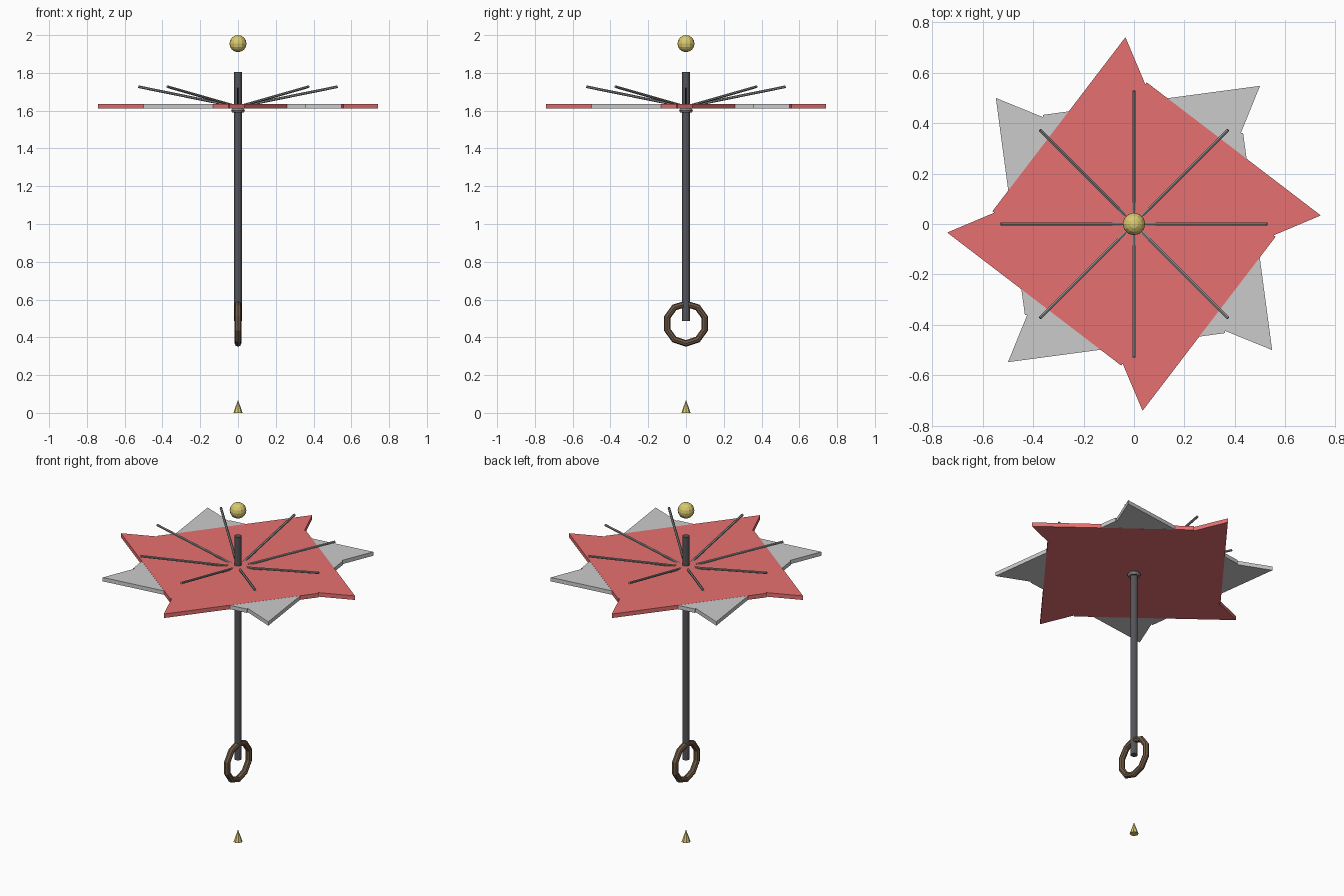
import bpy, bmesh
from math import pi, cos, sin
from mathutils import Vector, Matrix

if "Cube" in bpy.data.objects:
    bpy.data.objects.remove(bpy.data.objects["Cube"])


def material(name, rgb):
    m = bpy.data.materials.new(name)
    m.diffuse_color = (*rgb, 1)
    m.use_nodes = True
    m.node_tree.nodes["Principled BSDF"].inputs["Base Color"].default_value = m.diffuse_color
    return m


RED = material("red_cloth", (0.8, 0.16, 0.16))
DARK = material("dark_metal", (0.09, 0.09, 0.1))
STEEL = material("rib_metal", (0.25, 0.25, 0.25))
WOOD = material("brown_wood", (0.16, 0.1, 0.06))
GOLD = material("gold", (0.7, 0.58, 0.16))


def finish(name, mat=None):
    ob = bpy.context.object
    ob.name = name
    if mat:
        ob.data.materials.append(mat)
    return ob


def rod(name, a, b, radius, sides, mat):
    a, b = Vector(a), Vector(b)
    bpy.ops.mesh.primitive_cylinder_add(vertices=sides, radius=radius, depth=(b - a).length,
                                        location=(a + b) / 2)
    ob = finish(name, mat)
    ob.rotation_euler = (b - a).to_track_quat('Z', 'Y').to_euler()
    return ob


def panel(name, angle, z0, z1, mat):
    # Flat right-trapezoid cloth panel, spun around the shaft
    outline = [(0.548, -0.5), (0.433, 0.361), (-0.23, 0.28), (-0.19, -0.2)]
    bm = bmesh.new()
    face = bm.faces.new([bm.verts.new((x, y, z0)) for x, y in outline])
    top = bmesh.ops.extrude_face_region(bm, geom=[face])
    verts = [v for v in top['geom'] if isinstance(v, bmesh.types.BMVert)]
    bmesh.ops.translate(bm, verts=verts, vec=(0, 0, z1 - z0))
    bmesh.ops.recalc_face_normals(bm, faces=bm.faces)
    bm.transform(Matrix.Rotation(angle, 4, 'Z'))
    me = bpy.data.meshes.new(name)
    bm.to_mesh(me)
    bm.free()
    ob = bpy.data.objects.new(name, me)
    bpy.context.collection.objects.link(ob)
    if mat:
        me.materials.append(mat)


# Shaft and the collar under the canopy
rod("shaft", (0, 0, 0.487), (0, 0, 1.804), 0.02, 12, DARK)
bpy.ops.mesh.primitive_torus_add(major_segments=12, minor_segments=6, major_radius=0.024,
                                 minor_radius=0.012, location=(0, 0, 1.6))
finish("collar", STEEL)

# Canopy panels and ribs
for i in range(8):
    a = i * pi / 4
    red = i % 2 == 1
    e = 0.0004 if red else 0
    panel(f"canopy_panel_{i + 1}", a, 1.611 - e, 1.634 + e, RED if red else None)
    rod(f"rib_{i + 1}", (0, 0, 1.62), (0.528 * cos(a), 0.528 * sin(a), 1.727), 0.007, 6, STEEL)

# Ring handle standing in the y-z plane
bpy.ops.mesh.primitive_torus_add(major_segments=10, minor_segments=8, major_radius=0.105,
                                 minor_radius=0.0175, location=(0, 0, 0.473),
                                 rotation=(0, pi / 2, 0))
finish("ring_handle", WOOD)

# Floating finial ball and ground tip
bpy.ops.mesh.primitive_uv_sphere_add(segments=12, ring_count=8, radius=0.045,
                                     location=(0, 0, 1.955))
finish("finial_ball", GOLD)
bpy.ops.mesh.primitive_cone_add(vertices=8, radius1=0.024, radius2=0, depth=0.07,
                                location=(0, 0, 0.035))
finish("tip_cone", GOLD)
